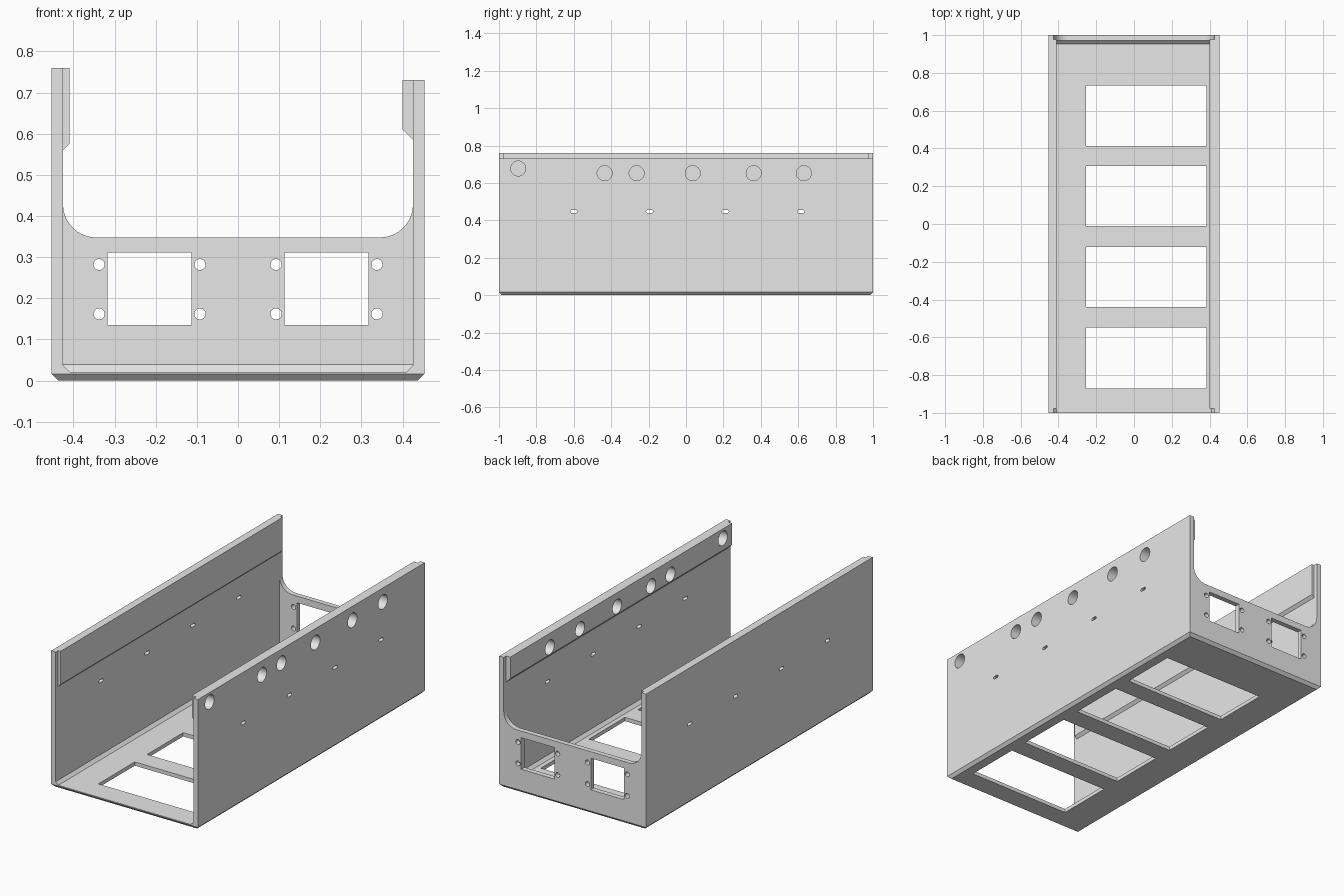
import bpy
import bmesh
from math import cos, sin, pi

if "Cube" in bpy.data.objects:
    bpy.data.objects.remove(bpy.data.objects["Cube"], do_unlink=True)

grey = bpy.data.materials.new("light grey")
grey.use_nodes = True
grey.diffuse_color = (0.8, 0.8, 0.8, 1)
grey.node_tree.nodes["Principled BSDF"].inputs["Base Color"].default_value = (0.8, 0.8, 0.8, 1)

W, L = 0.453, 1.0            # half width and half length
IN = 0.425                   # inner face of the side walls
FLOOR, EDGE, COVE = 0.021, 0.016, 0.016
BACK = 0.972                 # inner face of the back wall
TALL, SHORT = 0.76, 0.73     # heights of the two side walls


def prism(bm, outline, axis, start, end):
    """Extrude a 2D outline along one axis."""
    def place(p, t):
        return {"x": (t, *p), "y": (p[0], t, p[1]), "z": (*p, t)}[axis]
    a = [bm.verts.new(place(p, start)) for p in outline]
    b = [bm.verts.new(place(p, end)) for p in outline]
    n = len(a)
    faces = [bm.faces.new(a), bm.faces.new(b[::-1])]
    for i in range(n):
        j = (i + 1) % n
        faces.append(bm.faces.new((a[j], a[i], b[i], b[j])))
    bmesh.ops.recalc_face_normals(bm, faces=faces)


def rect(u0, u1, v0, v1):
    return [(u0, v0), (u1, v0), (u1, v1), (u0, v1)]


def arc(u, v, r, a0, a1, steps):
    return [(u + r * cos(a0 + (a1 - a0) * i / steps),
             v + r * sin(a0 + (a1 - a0) * i / steps)) for i in range(steps + 1)]


def circle(u, v, r, steps=40):
    return arc(u, v, r, 0, 2 * pi, steps)[:-1]


def slot(u, v, half, r):
    return arc(u + half, v, r, -pi / 2, pi / 2, 8) + arc(u - half, v, r, pi / 2, 3 * pi / 2, 8)


def make(name, bm):
    mesh = bpy.data.meshes.new(name)
    bm.to_mesh(mesh)
    bm.free()
    mesh.materials.append(grey)
    ob = bpy.data.objects.new(name, mesh)
    bpy.context.collection.objects.link(ob)
    return ob


def combine(target, tool, operation):
    mod = target.modifiers.new(operation.title(), "BOOLEAN")
    mod.operation, mod.solver, mod.object = operation, "EXACT", tool
    bpy.context.view_layer.objects.active = target
    bpy.ops.object.modifier_apply(modifier=mod.name)
    bpy.data.objects.remove(tool, do_unlink=True)


# Floor and two side walls as one trough, with chamfered lower edges
bm = bmesh.new()
prism(bm, [(-W + EDGE, 0), (W - EDGE, 0), (W, EDGE), (W, SHORT), (IN, SHORT),
           (IN, FLOOR + COVE), (IN - COVE, FLOOR), (COVE - IN, FLOOR),
           (-IN, FLOOR + COVE), (-IN, TALL), (-W, TALL), (-W, EDGE)], "y", -L, L)
for side in (-1, 1):
    geom = bm.verts[:] + bm.edges[:] + bm.faces[:]
    bmesh.ops.bisect_plane(bm, geom=geom, plane_co=(0, side * L, EDGE),
                           plane_no=(0, side, -1), clear_outer=True)
    bmesh.ops.holes_fill(bm, edges=[e for e in bm.edges if e.is_boundary], sides=0)
bmesh.ops.recalc_face_normals(bm, faces=bm.faces[:])
tray = make("tray", bm)

# Back wall with rounded inner shoulders
R, TOP, OUT = 0.08, 0.348, 0.44
bm = bmesh.new()
right = arc(R - IN, TOP + R, R, pi, 1.5 * pi, 16)
left = [(-x, z) for x, z in reversed(right)]
prism(bm, [(OUT, 0.018), (OUT, TOP + R)] + left[::-1] + right[::-1]
      + [(-OUT, TOP + R), (-OUT, 0.018)], "y", BACK, L)
combine(tray, make("back_wall", bm), "UNION")

# Sloped fillet between floor and back wall
bm = bmesh.new()
prism(bm, [(0.952, 0.019), (0.98, 0.019), (0.98, 0.047)], "x", -0.435, 0.435)
combine(tray, make("floor_fillet", bm), "UNION")

# Thickened rails along the tops of the walls
for name, side, inner, top, low in (("right_rail", -1, 0.41, TALL, 0.575),
                                    ("left_rail", 1, 0.40, SHORT, 0.61)):
    bm = bmesh.new()
    prism(bm, [(side * OUT, top), (side * inner, top), (side * inner, low),
               (side * OUT, low - OUT + inner)], "y", -0.978, 0.978)
    combine(tray, make(name, bm), "UNION")

# All openings
bm = bmesh.new()
for y0, y1 in ((-0.87, -0.549), (-0.44, -0.122), (-0.01, 0.307), (0.414, 0.732)):
    prism(bm, rect(-0.253, 0.384, y0, y1), "z", -0.1, 0.1)
for side in (-1, 1):
    x0, x1 = sorted((side * 0.113, side * 0.317))
    prism(bm, rect(x0, x1, 0.135, 0.311), "y", 0.9, 1.1)
    for x in (0.0925, 0.3375):
        for z in (0.162, 0.282):
            prism(bm, circle(side * x, z, 0.0135, 24), "y", 0.9, 1.1)
for y in (-0.6, -0.194, 0.21, 0.614):
    prism(bm, slot(y, 0.447, 0.011, 0.008), "x", -0.6, 0.6)
prism(bm, circle(-0.897, 0.677, 0.04), "x", 0.3, 0.6)
for y in (-0.435, -0.264, 0.036, 0.362, 0.63):
    prism(bm, circle(y, 0.652, 0.04), "x", 0.3, 0.6)
combine(tray, make("opening_cutter", bm), "DIFFERENCE")
